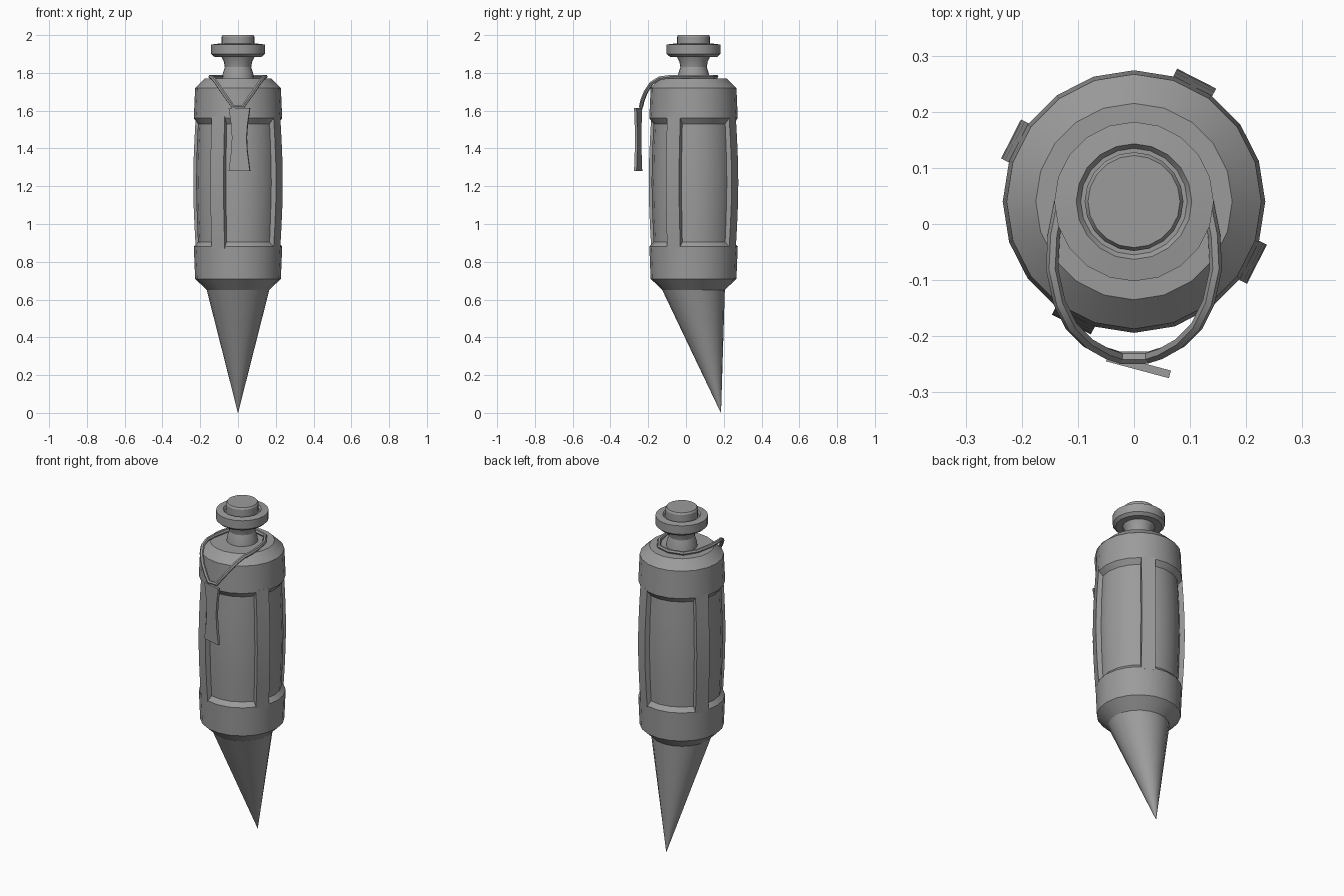
import bpy, bmesh, math
from mathutils import Matrix, Vector

cube = bpy.data.objects.get("Cube")
if cube:
    bpy.data.objects.remove(cube, do_unlink=True)

AXIS_Y = 0.04   # the body axis sits slightly behind the origin
SIDES = 20

metal = bpy.data.materials.new("grey metal")
metal.use_nodes = True
GREY = (0.33, 0.33, 0.33, 1)
metal.diffuse_color = GREY
metal.node_tree.nodes["Principled BSDF"].inputs["Base Color"].default_value = GREY


def finish(obj):
    obj.data.materials.clear()
    obj.data.materials.append(metal)
    bpy.ops.object.select_all(action='DESELECT')
    obj.select_set(True)
    bpy.context.view_layer.objects.active = obj
    bpy.ops.object.shade_smooth_by_angle(angle=math.radians(25))
    return obj


def add_mesh(name, bm):
    bmesh.ops.recalc_face_normals(bm, faces=bm.faces)
    mesh = bpy.data.meshes.new(name)
    bm.to_mesh(mesh)
    bm.free()
    obj = bpy.data.objects.new(name, mesh)
    bpy.context.collection.objects.link(obj)
    return finish(obj)


def loft(bm, rings):
    """Join rings of points into a closed, capped shell."""
    loops = [[bm.verts.new(p) for p in ring] for ring in rings]
    count = len(loops[0])
    for low, high in zip(loops, loops[1:]):
        for i in range(count):
            j = (i + 1) % count
            bm.faces.new((low[i], low[j], high[j], high[i]))
    bm.faces.new(loops[0])
    bm.faces.new(loops[-1])


def circle(radius, z, y=AXIS_Y):
    turn = 2 * math.pi / SIDES
    return [(radius * math.cos(i * turn), y + radius * math.sin(i * turn), z)
            for i in range(SIDES)]


def lathe(name, profile):
    bm = bmesh.new()
    loft(bm, [circle(r, z) for r, z in profile])
    return add_mesh(name, bm)


# Barrel: bands at both ends and a slightly bulging recessed core
lathe("barrel", [
    (0.165, 0.65), (0.227, 0.71), (0.234, 0.88), (0.212, 0.905),
    (0.218, 1.05), (0.222, 1.22), (0.218, 1.40), (0.212, 1.53),
    (0.234, 1.56), (0.227, 1.72), (0.175, 1.77)])

# Plunger: neck, grooved flange and button
lathe("neck", [(0.085, 1.765), (0.08, 1.80), (0.07, 1.83), (0.075, 1.86), (0.09, 1.89)])
lathe("flange", [(0.125, 1.885), (0.142, 1.90), (0.142, 1.95), (0.103, 1.955), (0.095, 1.945)])
lathe("button", [(0.088, 1.94), (0.088, 1.99), (0.082, 2.0)])

# Slanted spike: rings shrink toward a tip that lies off the axis
bm = bmesh.new()
loft(bm, [circle(0.165 * t + 0.0005, 0.65 * t, 0.185 + (AXIS_Y - 0.185) * t)
          for t in (0, 0.25, 0.5, 0.75, 1)])
add_mesh("spike", bm)

# Four bowed ribs that divide the core into panels
for n in range(4):
    bm = bmesh.new()
    spin = Matrix.Translation((0, AXIS_Y, 0)) @ Matrix.Rotation(math.radians(-117 + 90 * n), 4, 'Z')
    rings = []
    for step in range(7):
        t = step / 6
        outer = 0.231 + 0.015 * math.sin(math.pi * t)
        half = 0.039
        rings.append([spin @ Vector((x, y, 0.87 + 0.7 * t)) for x, y in
                      ((0.19, -half), (outer, -half), (outer, half), (0.19, half))])
    loft(bm, rings)
    add_mesh(f"rib_{n + 1}", bm)

# Wire loop around the neck, drooping over the front shoulder
side = [(0.08, 0.14, 1.78), (0.125, 0.07, 1.78), (0.143, -0.02, 1.78),
        (0.146, -0.08, 1.78), (0.133, -0.14, 1.772), (0.112, -0.182, 1.745),
        (0.082, -0.212, 1.70), (0.05, -0.23, 1.655), (0.025, -0.238, 1.62)]
path = [(0, 0.16, 1.78)] + side + [(-x, y, z) for x, y, z in reversed(side)]
curve = bpy.data.curves.new("wire_loop", 'CURVE')
curve.dimensions = '3D'
curve.bevel_depth = 0.011
curve.bevel_resolution = 1
spline = curve.splines.new('POLY')
spline.points.add(len(path) - 1)
for point, co in zip(spline.points, path):
    point.co = (*co, 1)
spline.use_cyclic_u = True
wire = bpy.data.objects.new("wire_loop", curve)
bpy.context.collection.objects.link(wire)
bpy.ops.object.select_all(action='DESELECT')
wire.select_set(True)
bpy.context.view_layer.objects.active = wire
bpy.ops.object.convert(target='MESH')
finish(bpy.context.object)

# Pull tag: a thin waisted plate, turned a little to one side
bm = bmesh.new()
turn = Matrix.Translation((0.008, -0.253, 0)) @ Matrix.Rotation(math.radians(-15), 4, 'Z')
loft(bm, [[turn @ Vector((x, y, z)) for x, y in
           ((-half, -0.007), (half, -0.007), (half, 0.007), (-half, 0.007))]
          for half, z in ((0.058, 1.28), (0.043, 1.39), (0.04, 1.46), (0.045, 1.53), (0.058, 1.615))])
add_mesh("pull_tag", bm)
